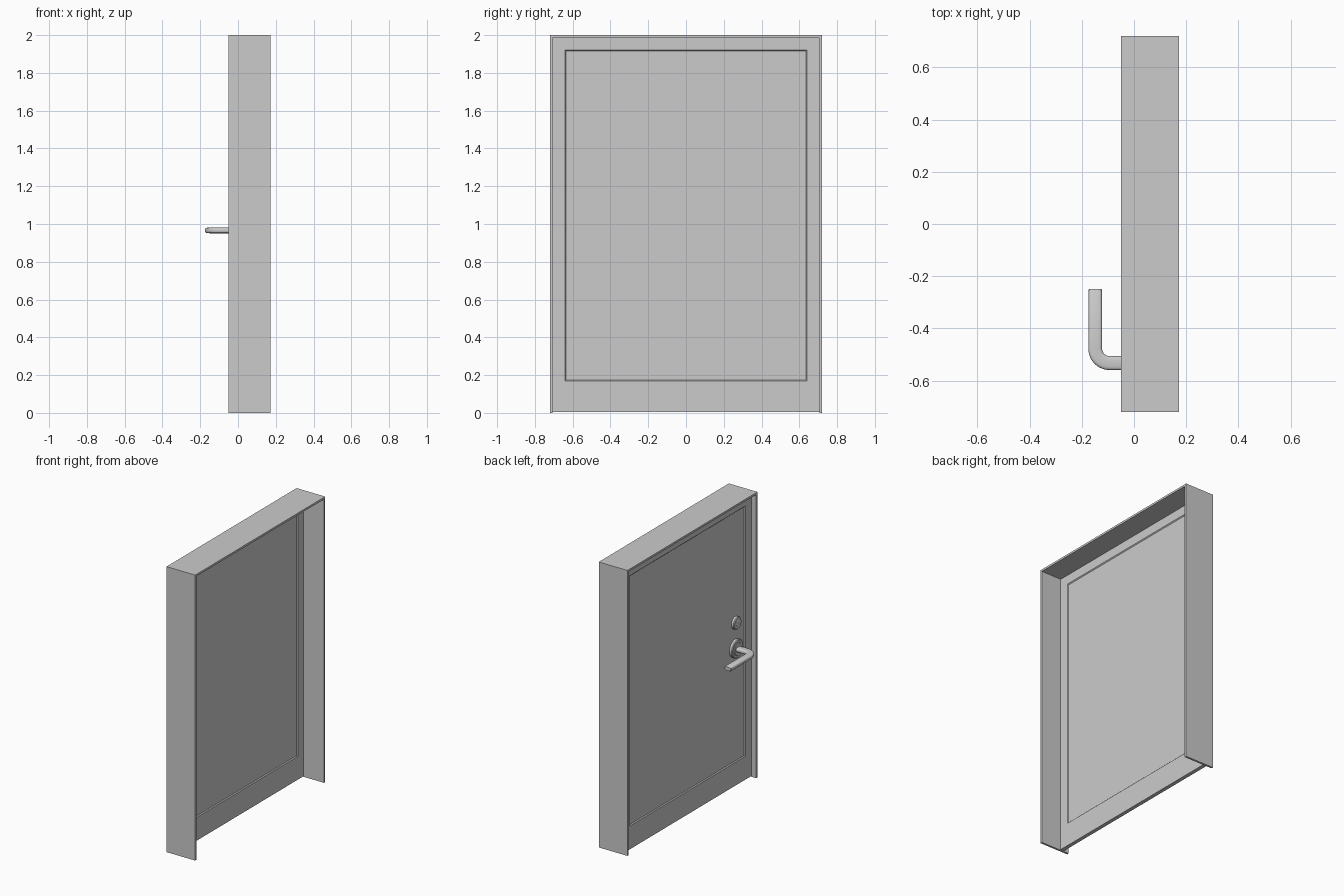
import bpy, bmesh
from math import sin, cos, pi
from mathutils import Vector

if "Cube" in bpy.data.objects:
    bpy.data.objects.remove(bpy.data.objects["Cube"])

X0, X1 = -0.05, 0.172        # frame depth
W, H, T = 0.72, 2.0, 0.014   # half width, height, frame board thickness
D0, D1 = -0.012, 0.015       # door faces


def finish(bm, name, smooth=False):
    bmesh.ops.recalc_face_normals(bm, faces=bm.faces)
    me = bpy.data.meshes.new(name)
    bm.to_mesh(me)
    bm.free()
    ob = bpy.data.objects.new(name, me)
    bpy.context.collection.objects.link(ob)
    if smooth:
        bpy.ops.object.select_all(action='DESELECT')
        ob.select_set(True)
        bpy.context.view_layer.objects.active = ob
        bpy.ops.object.shade_smooth_by_angle()
    return ob


def skin(name, rings, smooth=True):
    """Join equal-length point rings with quads and cap both ends."""
    bm = bmesh.new()
    loops = [[bm.verts.new(p) for p in r] for r in rings]
    n = len(loops[0])
    for a, b in zip(loops, loops[1:]):
        for i in range(n):
            j = (i + 1) % n
            bm.faces.new((a[i], a[j], b[j], b[i]))
    bm.faces.new(loops[0])
    bm.faces.new(loops[-1])
    return finish(bm, name, smooth)


# door frame: U-shaped profile extruded through the wall depth
u = [(-W, 0), (-W, H), (W, H), (W, 0),
     (W - T, 0), (W - T, H - T), (T - W, H - T), (T - W, 0)]
skin("door_frame", [[(x, y, z) for y, z in u] for x in (X0, X1)], False)


# door leaf: slab with a shallow recessed panel on both faces
def rect(x, y, z0, z1):
    return [(x, -y, z0), (x, y, z0), (x, y, z1), (x, -y, z1)]


dy = W - T
skin("door_leaf", [
    rect(D0 + 0.006, 0.634, 0.174, 1.916), rect(D0, 0.64, 0.168, 1.922),
    rect(D0, dy, 0.005, H - T), rect(D1, dy, 0.005, H - T),
    rect(D1, 0.64, 0.168, 1.922), rect(D1 - 0.006, 0.634, 0.174, 1.916)], False)


# round plates behind the handle and at the lock
def disc(name, y, z, steps, n=32):
    skin(name, [[(x, y + r * cos(2 * pi * i / n), z + r * sin(2 * pi * i / n))
                 for i in range(n)] for x, r in steps])


HY, HZ = -0.533, 0.966
disc("handle_rose", HY, HZ,
     [(D0 + 0.004, 0.064), (D0 - 0.012, 0.064), (D0 - 0.017, 0.059),
      (D0 - 0.017, 0.045), (D0 - 0.021, 0.041)])
disc("lock_plate", HY, 1.145,
     [(D0 + 0.004, 0.043), (D0 - 0.012, 0.043), (D0 - 0.017, 0.038)])
disc("lock_cylinder", HY, 1.145,
     [(D0 - 0.010, 0.022), (D0 - 0.019, 0.022), (D0 - 0.021, 0.019)], 24)

# lever handle: rounded flat section swept along an L-shaped path
R, LX = 0.055, -0.1485
path = [(D0, HY, -1, 0, 1)]
for k in range(13):
    a = pi / 2 * k / 12
    path.append((LX + R - R * sin(a), HY + R - R * cos(a), -cos(a), sin(a), 1))
path += [(LX, -0.253, 0, 1, 1), (LX, -0.249, 0, 1, 0.86)]
rings = []
for x, y, tx, ty, s in path:
    side = Vector((ty, -tx, 0))
    ring = []
    for i in range(24):
        c, q = cos(2 * pi * i / 24), sin(2 * pi * i / 24)
        w = 0.0265 * s * abs(c) ** 0.6 * (1 if c > 0 else -1)
        h = 0.015 * s * abs(q) ** 0.6 * (1 if q > 0 else -1)
        ring.append(Vector((x, y, HZ)) + side * w + Vector((0, 0, h)))
    rings.append(ring)
skin("lever_handle", rings)
